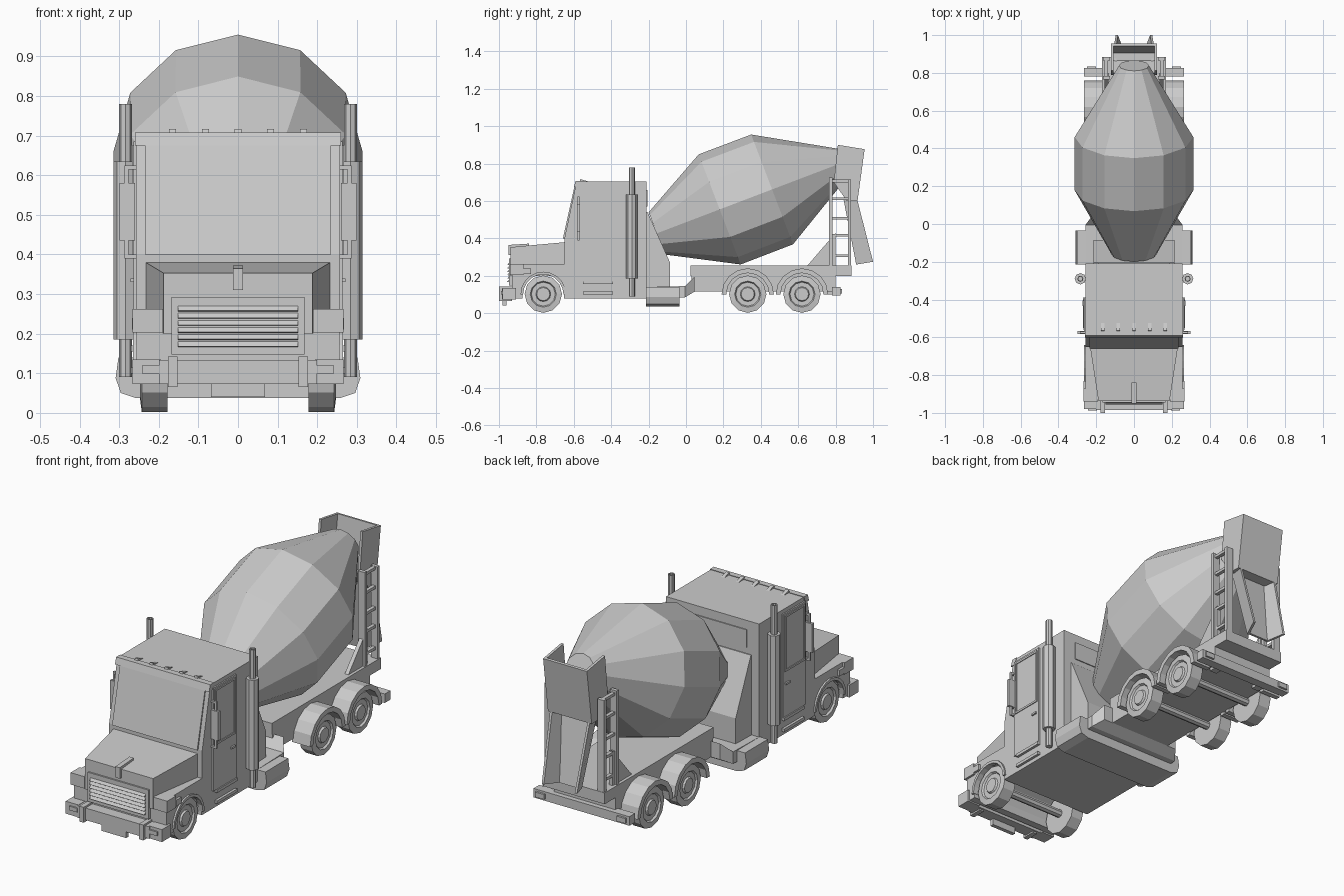
import bpy, bmesh
from math import sin, cos, pi
from mathutils import Vector

if "Cube" in bpy.data.objects:
    bpy.data.objects.remove(bpy.data.objects["Cube"])


def finish(name, bm, mirror=False):
    bmesh.ops.recalc_face_normals(bm, faces=bm.faces)
    me = bpy.data.meshes.new(name)
    bm.to_mesh(me)
    bm.free()
    ob = bpy.data.objects.new(name, me)
    bpy.context.collection.objects.link(ob)
    if mirror:
        ob.modifiers.new("mirror", 'MIRROR')
    return ob


def loft(name, rings, mirror=False):
    """Skin a list of equal-length rings of points and cap both ends."""
    bm = bmesh.new()
    vs = [[bm.verts.new(p) for p in r] for r in rings]
    n = len(vs[0])
    for a, b in zip(vs, vs[1:]):
        for i in range(n):
            j = (i + 1) % n
            bm.faces.new((a[i], a[j], b[j], b[i]))
    bm.faces.new(vs[0])
    bm.faces.new(vs[-1])
    return finish(name, bm, mirror)


def box(name, x, y, z, mirror=False):
    ring = [(x[0], y[0]), (x[1], y[0]), (x[1], y[1]), (x[0], y[1])]
    return loft(name, [[(a, b, h) for a, b in ring] for h in z], mirror)


def prism(name, yz, x0, x1, mirror=False):
    """Side profile extruded across x."""
    return loft(name, [[(x, y, z) for y, z in yz] for x in (x0, x1)], mirror)


def revolve(name, origin, axis, stations, n, mirror=False):
    """Lathe: stations are (distance along axis, radius)."""
    o, d = Vector(origin), Vector(axis).normalized()
    u = Vector((0, 0, 1)) if abs(d.x) > .9 else d.cross(Vector((1, 0, 0))).normalized()
    w = d.cross(u)
    rings = [[o + d * t + r * (u * cos(2 * pi * i / n) + w * sin(2 * pi * i / n))
              for i in range(n)] for t, r in stations]
    return loft(name, rings, mirror)


def arc(cy, cz, r, a0, a1, n):
    return [(cy + r * cos(a0 + (a1 - a0) * i / n), cz + r * sin(a0 + (a1 - a0) * i / n))
            for i in range(n + 1)]


# Cab shell, windscreen, rear window
prism("cab", [(-.65, .08), (-.65, .40), (-.585, .705), (-.21, .705), (-.21, .08)], -.257, .257)
prism("windscreen", [(-.658, .40), (-.597, .675), (-.58, .675), (-.64, .40)], -.235, .235)
prism("sun_visor", [(-.60, .675), (-.59, .708), (-.56, .708), (-.57, .675)], -.26, .26)
box("rear_window", (-.19, .19), (-.22, -.205), (.57, .66))
for i in range(5):
    x = (i - 2) * .0825
    prism(f"roof_light_{i}", [(-.57, .70), (-.565, .717), (-.525, .705), (-.525, .70)], x - .009, x + .009)

# Doors, windows, handles, steps
box("door", (.25, .264), (-.572, -.39), (.17, .685), True)
for nm, y, z in (("front", (-.562, -.552), (.395, .675)), ("rear", (-.41, -.40), (.395, .675)),
                 ("top", (-.562, -.40), (.665, .675)), ("sill", (-.562, -.40), (.395, .405))):
    box("window_trim_" + nm, (.262, .268), y, z, True)
box("door_handle", (.26, .272), (-.435, -.405), (.33, .34), True)
for z in (.10, .155):
    box("cab_step", (.25, .27), (-.55, -.39), (z, z + .015), True)

# Hood, fenders with wheel arch, grille
loft("hood", [[(-a, y, .2), (a, y, .2), (a, y, t), (-a, y, t)]
              for a, y, t in ((.188, -.938, .353), (.233, -.645, .38))])
prism("front_fenders", [(-.93, .13), (-.93, .262), (-.645, .262), (-.645, .08)]
      + arc(-.763, .1, .112, -.18, pi + .18, 10) + [(-.91, .08)], -.256, .256)
prism("wheel_arch_trim", arc(-.763, .1, .122, 0, pi, 10) + arc(-.763, .1, .108, pi, 0, 10), .24, .265, True)
prism("hood_ornament", [(-.95, .31), (-.95, .365), (-.84, .372), (-.84, .35), (-.935, .31)], -.012, .012)
box("grille_frame", (-.168, .168), (-.946, -.92), (.147, .293))
for i in range(6):
    z = .166 + i * .018
    prism(f"grille_slat_{i}", [(-.945, z), (-.956, z + .002), (-.945, z + .015)], -.152, .152)
box("headlight", (.19, .267), (-.94, -.87), (.203, .262), True)
box("marker_light", (.25, .268), (-.87, -.83), (.21, .24), True)

# Front bumper
prism("front_bumper", [(-.985, .073), (-.985, .133), (-.92, .133), (-.92, .073)], -.2, .2)
box("bumper_end", (.195, .266), (-.98, -.91), (.073, .135), True)
box("bumper_post", (.153, .177), (-1.0, -.93), (.065, .142), True)
box("bumper_lamp", (.197, .243), (-.988, -.97), (.10, .12), True)
box("number_plate", (-.068, .068), (-.98, -.96), (.04, .075))

# Mirrors
box("side_mirror", (.26, .299), (-.583, -.567), (.435, .58), True)
box("mirror_stem", (.276, .286), (-.58, -.57), (.39, .625), True)
for z in (.39, .615):
    box("mirror_arm", (.25, .286), (-.58, -.57), (z, z + .01), True)

# Exhaust stacks
revolve("exhaust_pipe", (.284, -.29, 0), (0, 0, 1), [(.09, .016), (.78, .016), (.78, .011), (.75, .011)], 8, True)
revolve("muffler", (.284, -.29, 0), (0, 0, 1), [(.185, .03), (.635, .03)], 8, True)

# Cross tank behind the cab, drum cradle
tank = [(.256, .037), (.296, .05), (.309, .088), (.302, .14)]
tank += [(-x, z) for x, z in reversed(tank)]
loft("fuel_tank", [[(x, y, z) for x, z in tank] for y in (-.215, -.035)])
prism("drum_cradle", [(-.22, .08), (-.22, .54), (-.205, .54), (-.085, .27), (-.085, .08)], -.215, .215)
loft("chassis_step", [[(-a, y, z0), (a, y, z0), (a, y, z1), (-a, y, z1)]
                      for a, y, z0, z1 in ((.257, -.22, .08, .14), (.257, -.005, .085, .145), (.22, .045, .115, .195))])

# Rear chassis
box("frame", (-.17, .17), (.03, .80), (.115, .21))
box("deck", (-.17, .17), (.025, .885), (.2, .256))

# Wheels, hubs, rear mudguards
for nm, y in (("front", -.763), ("middle", .33), ("rear", .62)):
    revolve(nm + "_wheel", (0, y, .102), (1, 0, 0),
            [(.178, .1), (.243, .1), (.247, .07), (.238, .064), (.238, .04), (.247, .035)], 12, True)
    revolve(nm + "_axle", (0, y, .102), (1, 0, 0), [(-.2, .02), (.2, .02)], 8)
    if y > 0:
        prism(nm + "_mudguard", arc(y, .1, .14, 0, pi, 8) + arc(y, .1, .115, pi, 0, 8), .165, .265, True)
box("rear_bumper", (-.265, .265), (.78, .825), (.095, .14))
box("tail_light", (.20, .25), (.81, .835), (.105, .13), True)
box("bumper_bracket", (.11, .15), (.74, .79), (.10, .21), True)

# Mixing drum: tilted twelve-sided lathe
revolve("drum", (0, .18, .555), (0, .934, .356),
        [(-.36, .121), (0, .315), (.30, .314), (.705, .079)], 12)

# Ladders and braces
for y in (.765, .865):
    box("ladder_rail", (.128, .165), (y, y + .018), (.25, .725 if y < .8 else .715), True)
for z in (.30, .41, .50, .605, .70):
    box("ladder_rung", (.137, .155), (.77, .875), (z, z + .014), True)
prism("ladder_brace", [(.645, .25), (.80, .43), (.80, .25)], .135, .155, True)

# Loading hopper: open at the top and towards the drum
prism("hopper_side", [(.812, .90), (.955, .877), (.917, .60), (.86, .60), (.79, .70)], .108, .121, True)
prism("hopper_back", [(.942, .879), (.955, .877), (.917, .60), (.904, .60)], -.115, .115)
prism("hopper_floor", [(.79, .70), (.86, .60), (.917, .60), (.905, .615), (.865, .615), (.80, .71)], -.115, .115)

# Discharge chute: front panel with two flared side plates
loft("chute_side", [[(a, y0, z0), (a + .012, y0, z0), (b + .012, y1, z1), (b, y1, z1)]
                    for a, b, y0, y1, z0, z1 in ((.088, .098, .84, .915, .62, .61),
                                                 (.05, .085, .91, 1.0, .26, .275))], True)
loft("chute_back", [[(-a, y, z), (a, y, z), (a, y + .012, z), (-a, y + .012, z)]
                    for a, y, z in ((.095, .84, .62), (.055, .91, .262))])
